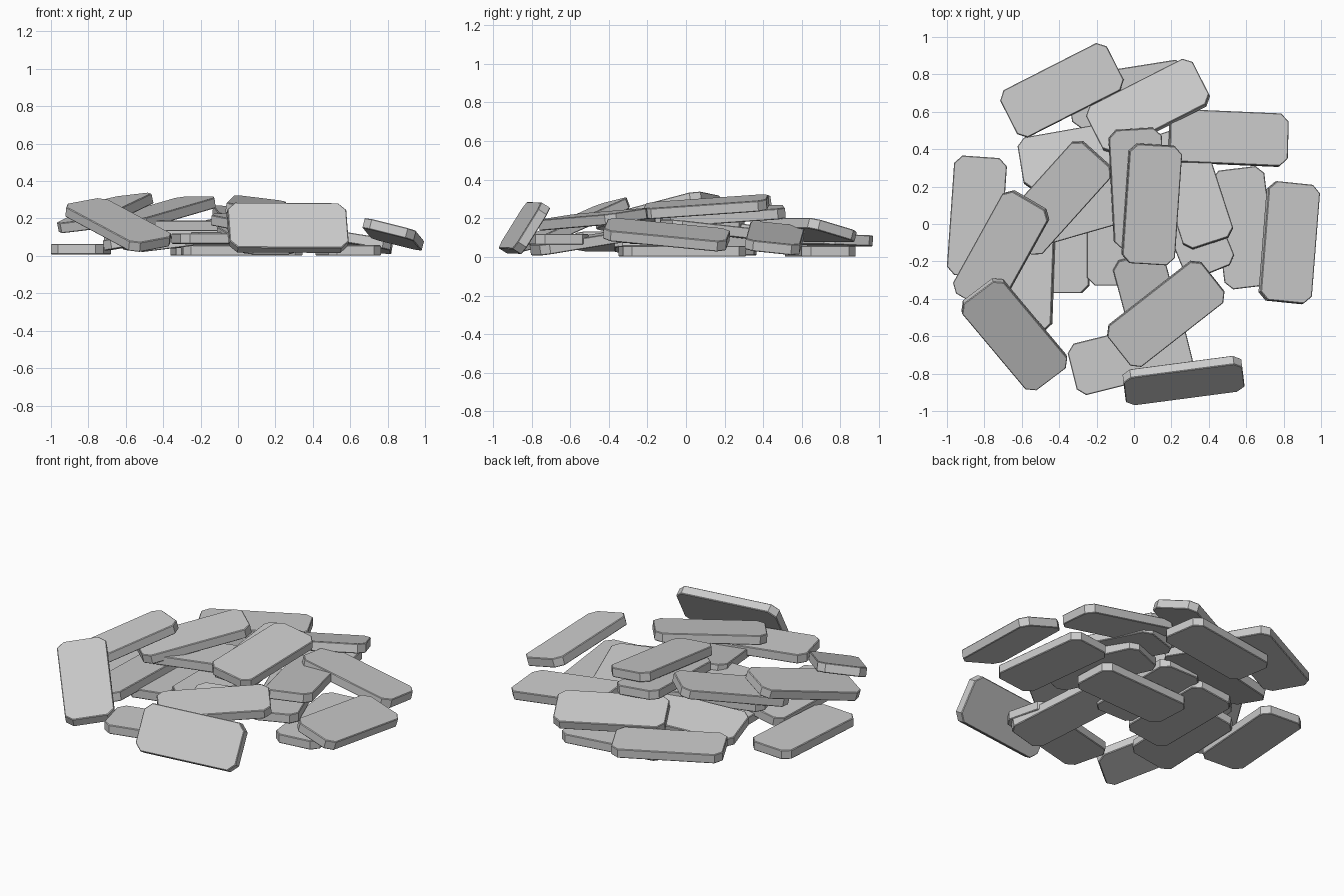
import bpy, bmesh
from math import radians
from mathutils import Matrix, Vector

if "Cube" in bpy.data.objects:
    bpy.data.objects.remove(bpy.data.objects["Cube"])

L, W, T, C, B = 0.64, 0.283, 0.056, 0.042, 0.004  # length, width, thickness, corner cut, edge bevel


def tile_mesh():
    # slab with clipped corners and a fine edge bevel
    bm = bmesh.new()
    bmesh.ops.create_cube(bm, size=1)
    bmesh.ops.scale(bm, vec=(L, W, T), verts=bm.verts)
    uprights = [e for e in bm.edges if abs(e.verts[0].co.z - e.verts[1].co.z) > T / 2]
    bmesh.ops.bevel(bm, geom=uprights, offset=C, segments=1, affect='EDGES')
    rims = [e for e in bm.edges if abs(e.verts[0].co.z - e.verts[1].co.z) < 1e-5]
    bmesh.ops.bevel(bm, geom=rims, offset=B, segments=1, affect='EDGES')
    me = bpy.data.meshes.new("tile")
    bm.to_mesh(me)
    bm.free()
    return me


mesh = tile_mesh()


def tile(name, x, y, z, yaw, pitch=0, roll=0):
    ob = bpy.data.objects.new(name, mesh)
    rot = (Matrix.Rotation(radians(yaw), 4, 'Z') @ Matrix.Rotation(radians(-pitch), 4, 'Y')
           @ Matrix.Rotation(radians(roll), 4, 'X'))
    ob.matrix_world = Matrix.Translation(Vector((x, y, z))) @ rot
    bpy.context.collection.objects.link(ob)


# tiles lying on the ground
tile("ground_tile_left", -0.84, 0.04, 0.036, 86)
tile("ground_tile_centre", 0.02, 0.0, 0.029, 3)
tile("ground_tile_right", 0.59, -0.02, 0.029, 97)
tile("ground_tile_back", -0.03, 0.695, 0.029, 9)
tile("ground_tile_front", 0.095, -0.475, 0.085, 105, 9)
tile("ground_tile_middle", -0.38, -0.05, 0.065, 90, 0, -7)

# second layer
tile("low_tile_front_left", -0.57, -0.25, 0.08, 88, 0, -10)
tile("low_tile_front", -0.02, -0.71, 0.092, 14)
tile("low_tile_middle", -0.11, -0.01, 0.1, 90)
tile("low_tile_middle_right", 0.30, 0.04, 0.085, 112, -2)
tile("low_tile_back_left", -0.29, 0.37, 0.10, 10, 3, -13)
tile("low_tile_back_right", 0.505, 0.46, 0.097, -2.5, -9, -6)
tile("low_tile_right", 0.83, -0.10, 0.115, 85.5, -5.5, 14)
tile("low_tile_back", -0.385, 0.715, 0.088, 27, 0, -2)

# upper layers
tile("upper_tile_back", 0.075, 0.63, 0.14, 27, 0, -15)
tile("upper_tile_middle_left", -0.28, 0.09, 0.16, 16)
tile("upper_tile_middle_right", 0.31, 0.20, 0.132, 108, -6)
tile("upper_tile_middle", 0.02, 0.19, 0.212, 93, 4, 4)
tile("upper_tile_front", 0.17, -0.48, 0.195, 38, 3, 7)

# top and leaning tiles
tile("top_tile_middle", 0.095, 0.105, 0.26, 86, 4, 7)
tile("top_tile_back_left", -0.41, 0.14, 0.23, 48, 11)
tile("top_tile_left", -0.71, -0.145, 0.23, 61, 13, -6)
tile("leaning_tile_left", -0.64, -0.59, 0.165, 130, 19, -9)
tile("upright_tile_front", 0.265, -0.837, 0.15, 7.5, -0.3, 58)
